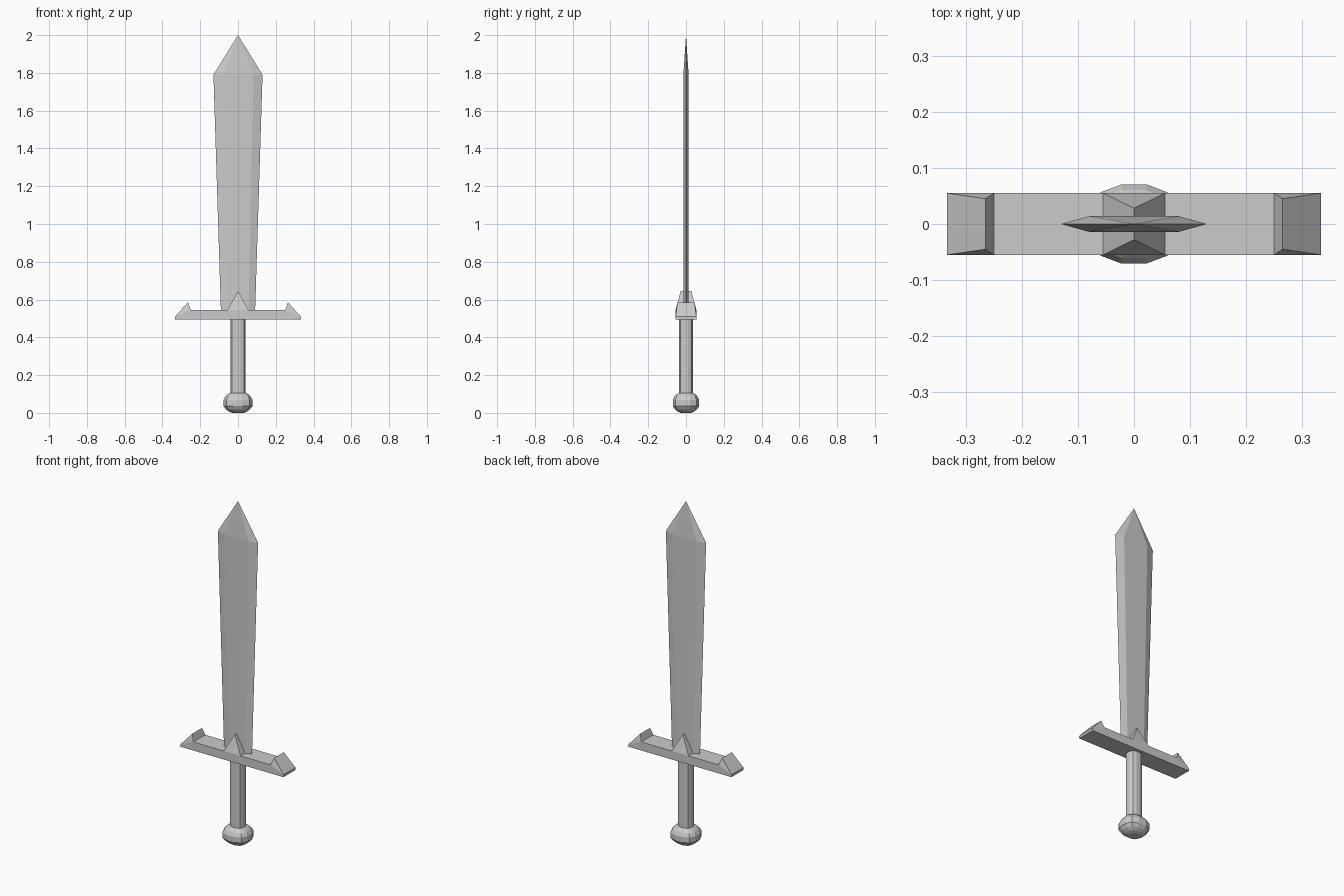
import bpy, bmesh

if "Cube" in bpy.data.objects:
    bpy.data.objects.remove(bpy.data.objects["Cube"])


def make_object(name, verts, faces):
    mesh = bpy.data.meshes.new(name)
    mesh.from_pydata(verts, [], faces)
    bm = bmesh.new()
    bm.from_mesh(mesh)
    bmesh.ops.remove_doubles(bm, verts=bm.verts, dist=1e-5)
    bmesh.ops.recalc_face_normals(bm, faces=bm.faces)
    bm.to_mesh(mesh)
    bm.free()
    obj = bpy.data.objects.new(name, mesh)
    bpy.context.collection.objects.link(obj)
    return obj


def loft(name, rings, tip=None):
    """Skin equal-sized rings bottom to top, ending in a cap or a tip point."""
    n = len(rings[0])
    verts = [p for ring in rings for p in ring]
    faces = [list(range(n))]
    for r in range(len(rings) - 1):
        for i in range(n):
            j = (i + 1) % n
            faces.append([r * n + i, r * n + j, (r + 1) * n + j, (r + 1) * n + i])
    last = (len(rings) - 1) * n
    if tip:
        verts.append(tip)
        faces += [[last + i, last + (i + 1) % n, len(verts) - 1] for i in range(n)]
    else:
        faces.append(list(range(last, last + n)))
    return make_object(name, verts, faces)


def rounded_ring(sx, sy, z):
    """Twelve-sided rounded rectangle with half sizes sx, sy."""
    quarter = [(1, 0.31), (0.79, 0.8), (0.31, 1)]
    pts = quarter + [(-x, y) for x, y in reversed(quarter)]
    pts += [(-x, -y) for x, y in pts]
    return [(x * sx, y * sy, z) for x, y in pts]


# Pommel: rounded knob
profile = [(0, 0.38), (0.006, 0.6), (0.018, 0.82), (0.037, 1.0),
           (0.068, 1.0), (0.087, 0.87), (0.1, 0.7), (0.105, 0.55)]
pommel = loft("pommel", [rounded_ring(0.077 * s, 0.07 * s, z) for z, s in profile])

# Grip
loft("grip", [rounded_ring(0.041, 0.036, z) for z in (0.09, 0.5)])


# Blade: flattened hexagon widening upward, then a point
def blade_ring(edge, flat, z):
    t = 0.014
    return [(edge, 0, z), (flat, t, z), (-flat, t, z),
            (-edge, 0, z), (-flat, -t, z), (flat, -t, z)]


loft("blade", [blade_ring(0.09, 0.056, 0.52), blade_ring(0.13, 0.08, 1.79)],
     tip=(0, 0, 2.0))

# Crossguard: outline (x, z, half depth) with end horns and a centre spike
half = [(0.333, 0.495, 0.055), (0.333, 0.51, 0.055), (0.265, 0.585, 0.045),
        (0.25, 0.545, 0.055), (0.055, 0.545, 0.055)]
outline = half + [(0, 0.645, 0.028)] + [(-x, z, d) for x, z, d in reversed(half)]
n = len(outline)
verts = [(x, s * d, z) for s in (-1, 1) for x, z, d in outline]
caps = [[0, 1, 3, 4, 6, 7, 9, 10], [1, 2, 3], [4, 5, 6], [7, 8, 9]]
faces = caps + [[i + n for i in f] for f in caps]
faces += [[i, (i + 1) % n, (i + 1) % n + n, i + n] for i in range(n)]
make_object("crossguard", verts, faces)
